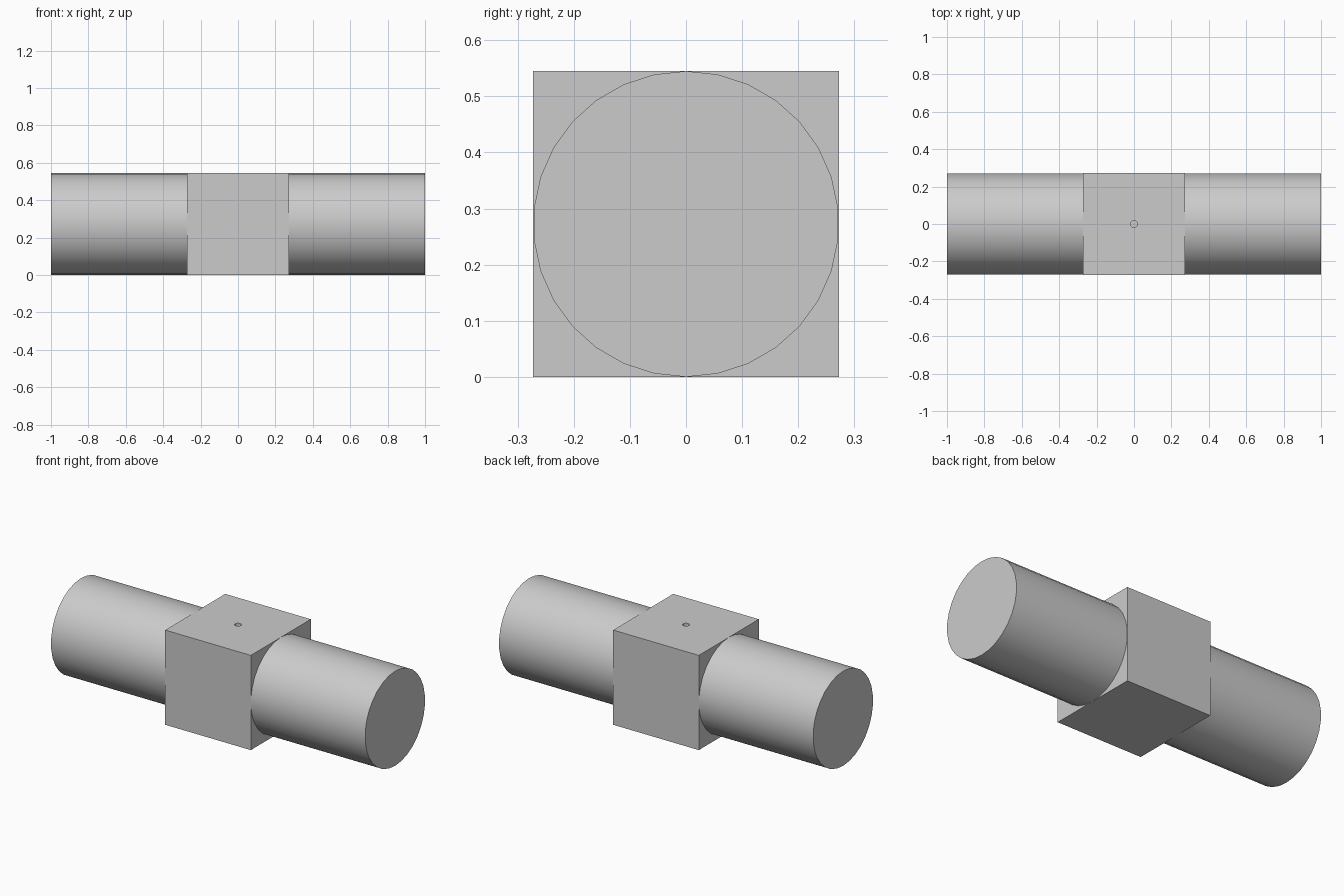
import bpy
import bmesh
from math import sin, cos, pi, radians
from mathutils import Vector

HALF = 0.2725          # half the block width, also the bar radius
CENTRE = Vector((0, 0, HALF))

if "Cube" in bpy.data.objects:
    bpy.data.objects.remove(bpy.data.objects["Cube"], do_unlink=True)

grey = bpy.data.materials.new("plain grey")
grey.use_nodes = True
colour = (0.6, 0.6, 0.6, 1)
grey.diffuse_color = colour
grey.node_tree.nodes["Principled BSDF"].inputs["Base Color"].default_value = colour


def add_object(name, bm):
    bmesh.ops.recalc_face_normals(bm, faces=bm.faces)
    mesh = bpy.data.meshes.new(name)
    bm.to_mesh(mesh)
    bm.free()
    mesh.materials.append(grey)
    obj = bpy.data.objects.new(name, mesh)
    bpy.context.collection.objects.link(obj)
    return obj


def select_only(obj):
    bpy.ops.object.select_all(action='DESELECT')
    obj.select_set(True)
    bpy.context.view_layer.objects.active = obj


def add_rod(name, start, axis, side, up, radius, sides):
    """Round rod with its first corner in the up direction."""
    bm = bmesh.new()
    ring = []
    for i in range(sides):
        a = 2 * pi * i / sides
        ring.append(bm.verts.new(start + radius * (sin(a) * side + cos(a) * up)))
    end = bmesh.ops.extrude_face_region(bm, geom=[bm.faces.new(ring)],
                                        use_keep_orig=True)
    moved = [v for v in end["geom"] if isinstance(v, bmesh.types.BMVert)]
    bmesh.ops.translate(bm, verts=moved, vec=axis)
    obj = add_object(name, bm)
    select_only(obj)
    bpy.ops.object.shade_smooth_by_angle(angle=radians(30))
    return obj


X, Y, Z = Vector((1, 0, 0)), Vector((0, 1, 0)), Vector((0, 0, 1))

# Central block
bm = bmesh.new()
bmesh.ops.create_cube(bm, size=2 * HALF)
bmesh.ops.translate(bm, verts=bm.verts, vec=CENTRE)
block = add_object("centre_block", bm)

# Small blind hole drilled down from the top of the block
drill = add_rod("hole_cutter", CENTRE, Z, Y, X, 0.018, 24)
drill.hide_render = True
cut = block.modifiers.new("drilled hole", 'BOOLEAN')
cut.operation = 'DIFFERENCE'
cut.solver = 'EXACT'
cut.object = drill
select_only(block)
bpy.ops.object.modifier_apply(modifier=cut.name)
bpy.data.objects.remove(drill, do_unlink=True)

# Round bars on both sides, rooted slightly inside the block
inset = HALF - 0.02
for name, s in (("left_bar", 1), ("right_bar", -1)):
    add_rod(name, CENTRE + s * inset * X, s * (1 - inset) * X, Y, Z, HALF, 30)
